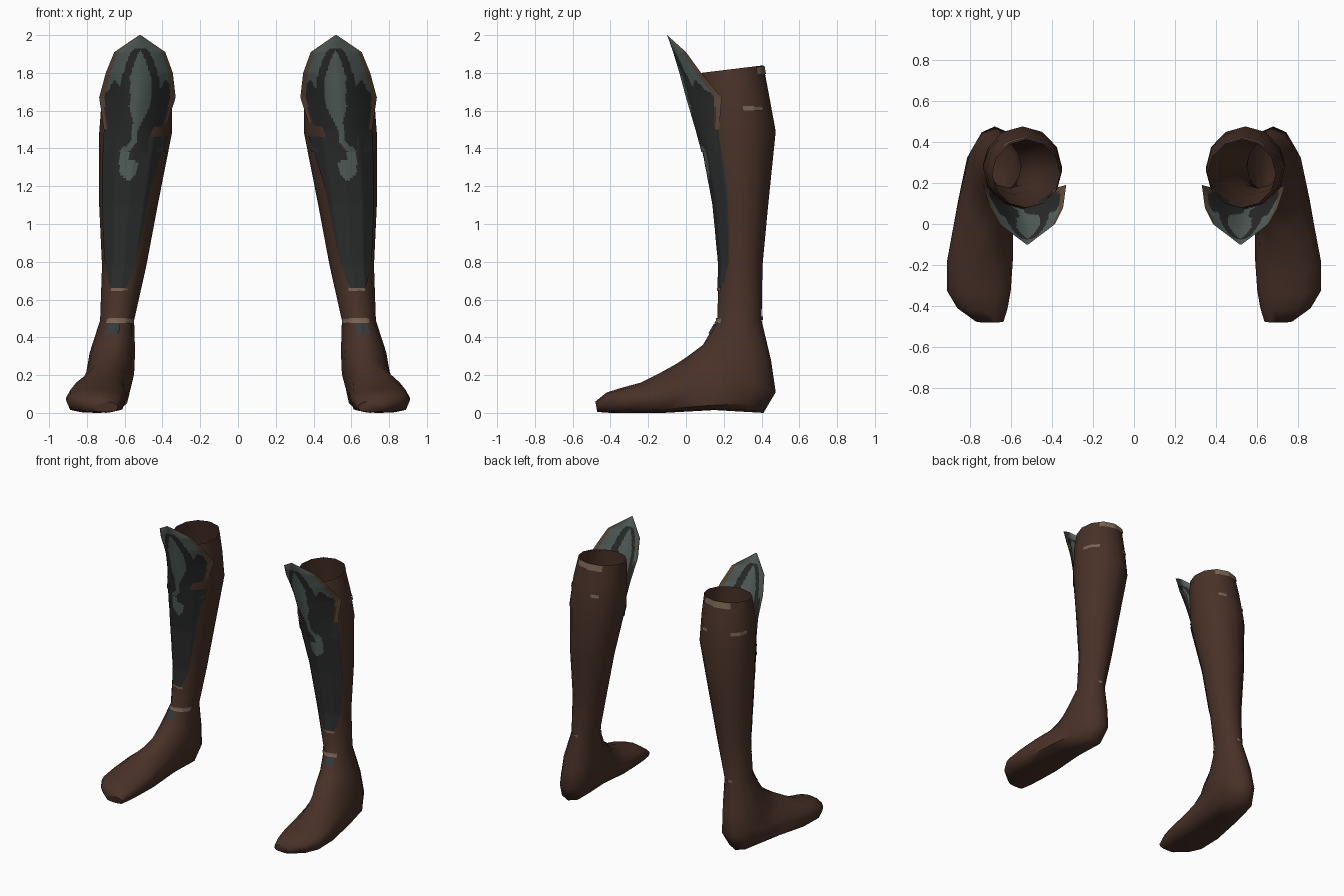
import bpy, math

if "Cube" in bpy.data.objects:
    bpy.data.objects.remove(bpy.data.objects["Cube"])

# ---- colours ----
COLOURS = [("leather_brown", (0.066, 0.031, 0.021)), ("dark_plate", (0.025, 0.026, 0.026)),
           ("grey_green_paint", (0.095, 0.125, 0.112)), ("tan_strap", (0.19, 0.13, 0.09)),
           ("edge_brown", (0.125, 0.078, 0.050)), ("blue_grey_patch", (0.035, 0.042, 0.045))]
MATS = []
for name, c in COLOURS:
    m = bpy.data.materials.new(name)
    m.diffuse_color = (*c, 1)
    m.use_nodes = True
    m.node_tree.nodes["Principled BSDF"].inputs["Base Color"].default_value = m.diffuse_color
    MATS.append(m)
BROWN, DARK, GREY, TAN, EDGE, BLUE = range(6)

# Boot sections: front y, front z, back y, back z, x min, x max, sole squareness
RINGS = [
    (0.08, 1.80, 0.41, 1.84, 0.36, 0.69, 1), (0.075, 1.68, 0.44, 1.68, 0.35, 0.72, 1),
    (0.075, 1.47, 0.475, 1.49, 0.35, 0.735, 1), (0.145, 1.10, 0.435, 1.10, 0.425, 0.735, 1),
    (0.175, 0.78, 0.405, 0.78, 0.485, 0.72, 1), (0.165, 0.49, 0.40, 0.49, 0.55, 0.73, 1),
    (0.09, 0.36, 0.45, 0.28, 0.545, 0.785, 1), (0.01, 0.30, 0.475, 0.11, 0.55, 0.805, .9),
    (-0.05, 0.26, 0.41, 0.0, 0.57, 0.83, .7), (-0.14, 0.21, 0.15, 0.015, 0.59, 0.875, .4),
    (-0.24, 0.16, -0.12, 0.0, 0.59, 0.91, .4), (-0.34, 0.133, -0.31, 0.0, 0.60, 0.91, .4),
    (-0.42, 0.108, -0.40, 0.0, 0.615, 0.86, .4), (-0.48, 0.06, -0.47, 0.005, 0.635, 0.77, .4)]
SIDES = 12

# Flared guard rows: z, centre y, edge y, x min, x max
GUARD = [(2.0, -0.10, -0.10, 0.515, 0.523), (1.91, -0.068, 0.0, 0.385, 0.655),
         (1.80, -0.035, 0.08, 0.345, 0.70), (1.67, 0.0, 0.19, 0.33, 0.735),
         (1.50, 0.05, 0.175, 0.385, 0.71), (1.38, 0.082, 0.175, 0.39, 0.715)]

# Painted shin limits: z, start angle, end angle
SHIN = [(1.46, -60, 60), (1.2, -43, 64), (1.0, -38, 62), (0.8, -30, 58), (0.70, -20, 42), (0.65, -8, 25)]


def lerp_row(table, key, z):
    """Interpolate a table whose column `key` falls from row to row."""
    for a, b in zip(table, table[1:]):
        if z >= b[key]:
            break
    f = max(0, min(1, (a[key] - z) / (a[key] - b[key])))
    return [p + (q - p) * f for p, q in zip(a, b)]


def ring_point(r, i):
    t = 2 * math.pi * i / SIDES
    c, s = math.cos(t), math.sin(t)
    if c < -1e-6:
        c = -abs(c) ** r[6]
    return ((r[4] + r[5]) / 2 + s * (r[5] - r[4]) / 2,
            (r[0] + r[2]) / 2 + c * (r[0] - r[2]) / 2,
            (r[1] + r[3]) / 2 + c * (r[1] - r[3]) / 2)


def on_boot(z, deg, lift=0.005):
    """Point just outside the faceted boot surface."""
    r = lerp_row(RINGS, 1, z)
    k = deg / 360 * SIDES
    i = math.floor(k)
    p, q = ring_point(r, i), ring_point(r, i + 1)
    v = [a + (b - a) * (k - i) for a, b in zip(p, q)]
    t = math.radians(deg)
    return (v[0] + lift * math.sin(t), v[1] - lift * math.cos(t), v[2])


def make(name, verts, faces, cols, side, angle=50):
    me = bpy.data.meshes.new(name)
    if side < 0:
        faces = [f[::-1] for f in faces]
    me.from_pydata([(side * x, y, z) for x, y, z in verts], [], faces)
    for m in MATS:
        me.materials.append(m)
    for p, c in zip(me.polygons, cols):
        p.material_index = c
    ob = bpy.data.objects.new(name, me)
    bpy.context.collection.objects.link(ob)
    bpy.ops.object.select_all(action='DESELECT')
    ob.select_set(True)
    bpy.context.view_layer.objects.active = ob
    bpy.ops.object.shade_smooth_by_angle(angle=math.radians(angle))
    return ob


def grid(name, rows, cols, point, colour, side):
    """Sheet from point(a, b), a down and b across, both 0..1."""
    verts = [point(i / rows, j / cols) for i in range(rows + 1) for j in range(cols + 1)]
    w = cols + 1
    faces, mats = [], []
    for i in range(rows):
        for j in range(cols):
            k = i * w + j
            faces.append((k, k + w, k + w + 1, k + 1))
            a, b = (i + .5) / rows, (j + .5) / cols
            mats.append(colour(point(a, b), b * 2 - 1))
    make(name, verts, faces, mats, side)


def near(x, z, path, width):
    for (ax, az), (bx, bz) in zip(path, path[1:]):
        dx, dz = bx - ax, bz - az
        f = max(0, min(1, ((x - ax) * dx + (z - az) * dz) / (dx * dx + dz * dz)))
        if math.hypot(x - ax - f * dx, z - az - f * dz) < width:
            return True
    return False


def paint(p, u):
    """Arch, central spear and curling drip on the dark plate."""
    x, _, z = p
    if z > 1.5 and abs(u) > 0.85:
        return EDGE if z > 1.62 or abs(u) > 0.93 else BROWN
    if near(x, z, [(0.545, 1.52), (0.55, 1.44), (0.60, 1.38)], 0.016):
        return GREY
    if near(x, z, [(0.60, 1.38), (0.605, 1.28), (0.575, 1.26), (0.555, 1.31)], 0.026):
        return GREY
    d = abs(x - 0.517 - 0.12 * max(0, 1.66 - z))
    if z > 1.93:
        return GREY
    arch = 0.085 * math.sqrt(min(1, (1.93 - z) / 0.19))
    if d < arch - 0.022:
        spear = 0.055 * min(1, max(0, (z - 1.48) / 0.14))
        return GREY if d < spear else DARK
    if d > arch + 0.02 and z > 1.73 + 0.03 * math.sin(x * 70):
        return GREY
    return DARK


def guard_point(a, b):
    z, yc, ye, x0, x1 = lerp_row(GUARD, 0, 2.0 - 0.62 * a)
    return (x0 + (x1 - x0) * b, yc + (ye - yc) * abs(2 * b - 1) ** 1.7, z)


def shin_point(a, b):
    z, t0, t1 = lerp_row(SHIN, 0, 1.46 - 0.81 * a)
    return on_boot(z, t0 + (t1 - t0) * b)


# Small worn straps and patches: name, z low, z high, start angle, end angle, colour
PATCHES = [("ankle_strap", 0.476, 0.502, -70, 38, TAN), ("shin_strap", 0.646, 0.662, -18, 32, TAN),
           ("calf_strap_outer", 1.595, 1.62, 102, 140, TAN), ("calf_strap_inner", 1.595, 1.62, 196, 214, TAN),
           ("rim_wear", 1.765, 1.797, 140, 215, TAN), ("heel_strap", 0.492, 0.51, 165, 190, TAN),
           ("instep_patch", 0.42, 0.472, -12, 25, BLUE)]

for side, tag in ((1, "right"), (-1, "left")):
    # Boot shell: open at the top, closed at the toe
    verts = [ring_point(r, i) for r in RINGS for i in range(SIDES)]
    faces = [(k * SIDES + i, (k + 1) * SIDES + i, (k + 1) * SIDES + (i + 1) % SIDES, k * SIDES + (i + 1) % SIDES)
             for k in range(len(RINGS) - 1) for i in range(SIDES)]
    last = (len(RINGS) - 1) * SIDES
    faces.append(tuple(last + i for i in reversed(range(SIDES))))
    make("boot_" + tag, verts, faces, [BROWN] * len(faces), side, 60)

    # Flared knee guard and the painted shin below it
    grid("knee_guard_" + tag, 62, 44, guard_point, paint, side)
    grid("shin_plate_" + tag, 60, 36, shin_point, lambda p, u: paint(p, 0), side)

    # Straps and patches
    for name, z0, z1, t0, t1, col in PATCHES:
        grid(name + "_" + tag, 2, 12, lambda a, b: on_boot(z1 + (z0 - z1) * a, t0 + (t1 - t0) * b, 0.007),
             lambda p, u: col, side)
